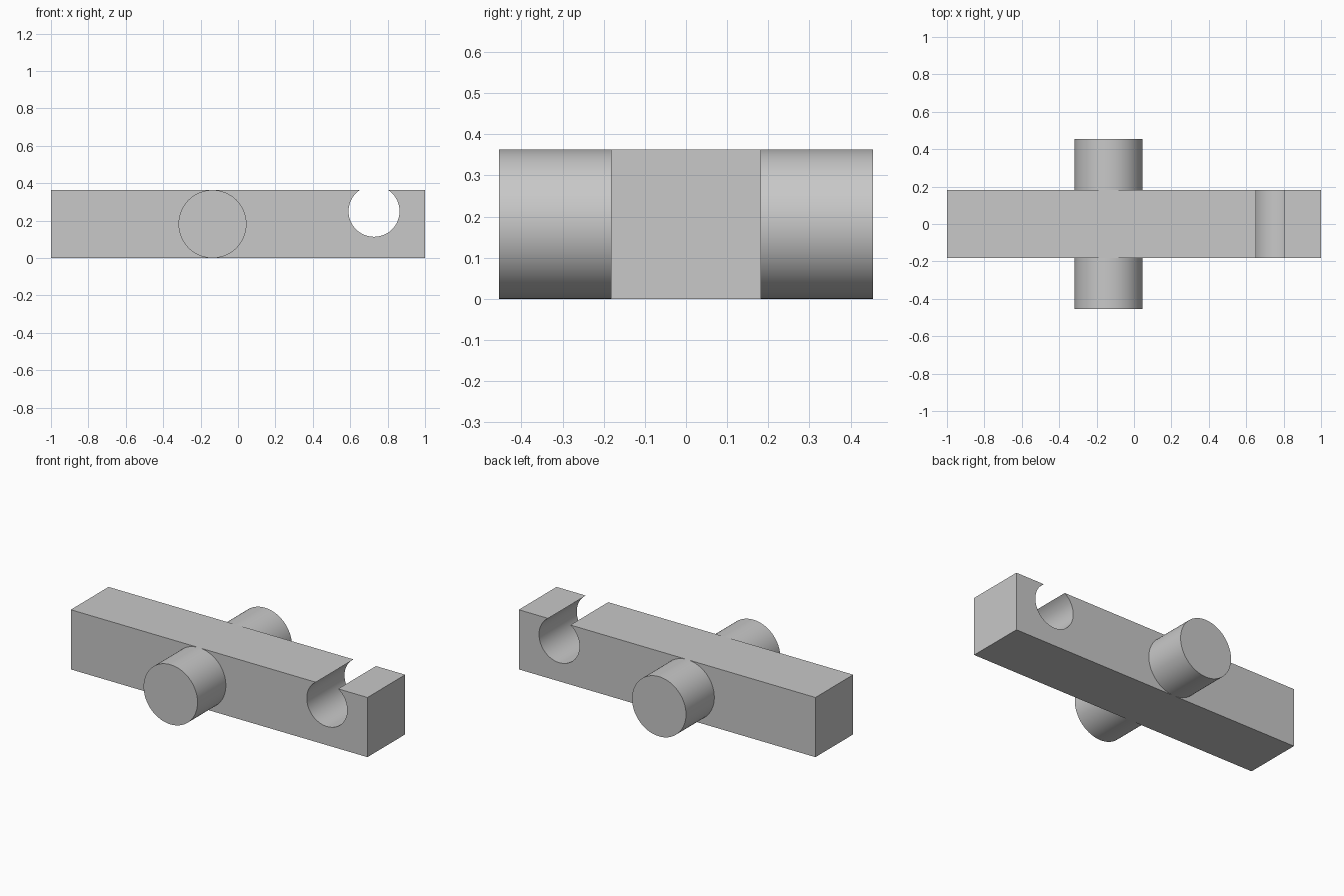
import bpy
import bmesh
from math import sin, cos, pi, asin, radians

LENGTH, THICK = 2.0, 0.3636
HALF = THICK / 2
PIN_X, PIN_END = -0.1364, 0.4545
NOTCH_X, NOTCH_Z, NOTCH_R = 0.7273, 0.25, 0.1364

old = bpy.data.objects.get("Cube")
if old:
    bpy.data.objects.remove(old, do_unlink=True)

steel = bpy.data.materials.new("plain grey")
steel.use_nodes = True
grey = (0.58, 0.58, 0.58, 1)
steel.diffuse_color = grey
steel.node_tree.nodes["Principled BSDF"].inputs["Base Color"].default_value = grey


def arc(x, z, r, start, end, steps):
    """Points on a circle in the xz plane."""
    angles = [start + (end - start) * i / steps for i in range(steps + 1)]
    return [(x + r * cos(a), z + r * sin(a)) for a in angles]


def extrude_profile(name, points, y0, y1, front_cap=True, back_cap=True):
    """Sweep a closed xz profile along y."""
    bm = bmesh.new()
    front = [bm.verts.new((x, y0, z)) for x, z in points]
    back = [bm.verts.new((x, y1, z)) for x, z in points]
    for i in range(len(points)):
        j = (i + 1) % len(points)
        bm.faces.new((front[i], front[j], back[j], back[i]))
    if front_cap:
        bm.faces.new(front[::-1])
    if back_cap:
        bm.faces.new(back)
    # Profiles run counterclockwise as seen from the front
    for f in bm.faces:
        f.normal_update()
    if front_cap and back_cap:
        bmesh.ops.recalc_face_normals(bm, faces=bm.faces)
    else:
        cap = max(bm.faces, key=lambda f: len(f.verts))
        outward = -1 if front_cap else 1
        bmesh.ops.recalc_face_normals(bm, faces=bm.faces)
        cap.normal_update()
        if cap.normal.y * outward < 0:
            bmesh.ops.reverse_faces(bm, faces=bm.faces)
    mesh = bpy.data.meshes.new(name)
    bm.to_mesh(mesh)
    bm.free()
    mesh.materials.append(steel)
    obj = bpy.data.objects.new(name, mesh)
    bpy.context.collection.objects.link(obj)
    bpy.ops.object.select_all(action="DESELECT")
    obj.select_set(True)
    bpy.context.view_layer.objects.active = obj
    bpy.ops.object.shade_smooth_by_angle(angle=radians(30))
    return obj


# Square bar with a round notch breaking through its top
lip = asin((THICK - NOTCH_Z) / NOTCH_R)
notch = arc(NOTCH_X, NOTCH_Z, NOTCH_R, lip, -pi - lip, 64)
end = LENGTH / 2
bar_profile = [(-end, 0), (end, 0), (end, THICK)] + notch + [(-end, THICK)]
extrude_profile("bar", bar_profile, -HALF, HALF)

# Round pin standing out of both sides, open where it meets the bar
circle = arc(PIN_X, HALF, HALF, 0, 2 * pi, 96)[:-1]
extrude_profile("front_pin", circle, -PIN_END, -HALF, back_cap=False)
extrude_profile("back_pin", circle, HALF, PIN_END, front_cap=False)
